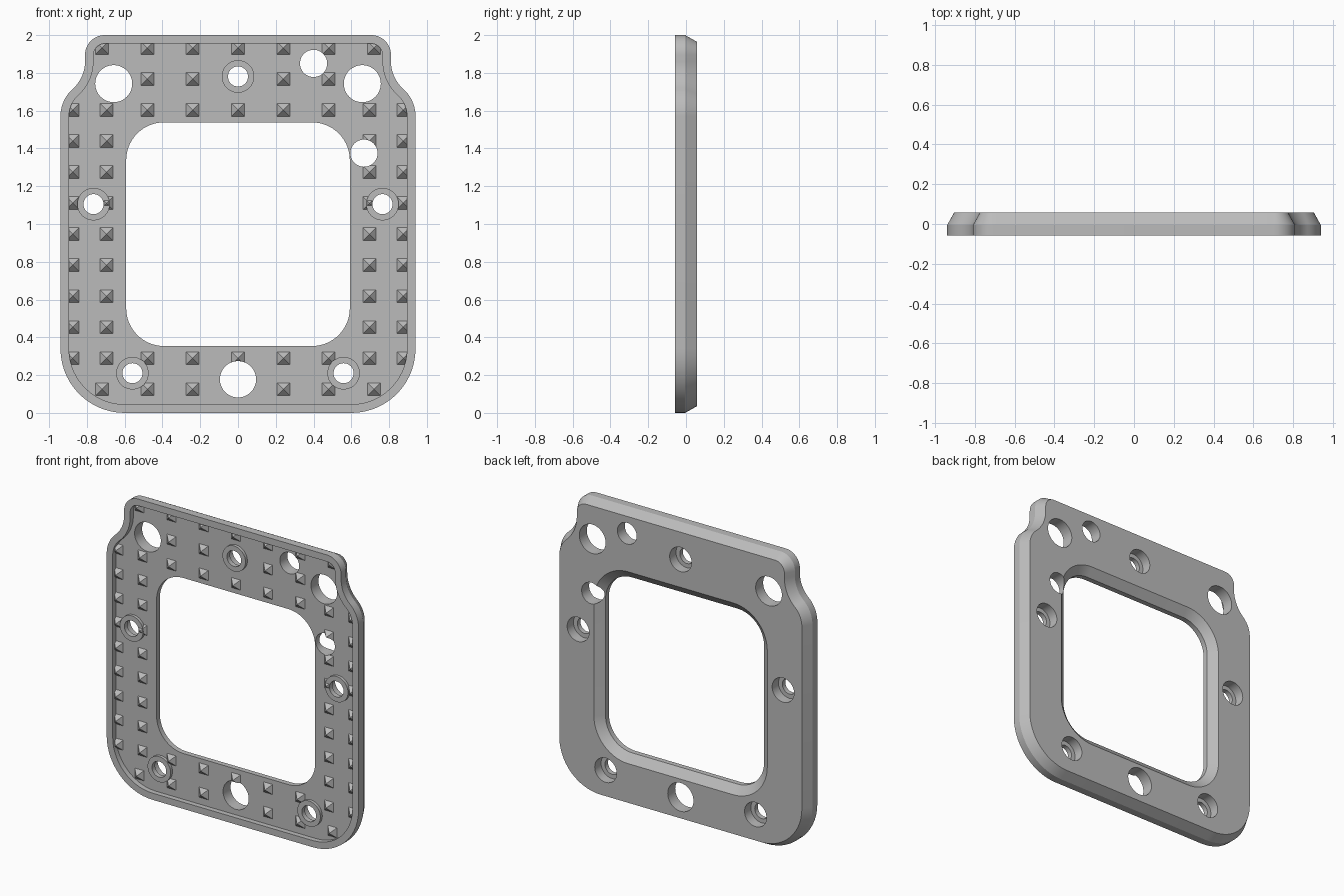
import bpy, bmesh
from math import sin, cos, radians, atan
from mathutils import Vector, Matrix

cube = bpy.data.objects.get("Cube")
if cube:
    bpy.data.objects.remove(cube, do_unlink=True)

FRONT, FLOOR, BACK = -0.0575, -0.0225, 0.0575
BOSS_TOP, STUD_TOP = -0.0425, -0.0565

grey = bpy.data.materials.new("plain_grey")
grey.use_nodes = True
colour = (0.5, 0.5, 0.5, 1)
grey.diffuse_color = colour
grey.node_tree.nodes["Principled BSDF"].inputs["Base Color"].default_value = colour


def arc(cx, cz, r, start, end, n=14):
    steps = [radians(start + (end - start) * i / n) for i in range(n + 1)]
    return [Vector((cx + r * cos(a), cz + r * sin(a))) for a in steps]


def offset(points, d):
    """Move a counter-clockwise outline inward by d with mitred corners."""
    result = []
    for i, p in enumerate(points):
        e1 = (p - points[i - 1]).normalized()
        e2 = (points[(i + 1) % len(points)] - p).normalized()
        n1, n2 = Vector((-e1.y, e1.x)), Vector((-e2.y, e2.x))
        result.append(p + (n1 + n2) * d / (1 + n1.dot(n2)))
    return result


def loft(bm, outline, layers):
    """Closed solid through (inset, y) layers of one outline."""
    rings = [[bm.verts.new((p.x, y, p.y)) for p in offset(outline, d)] for d, y in layers]
    n = len(outline)
    for a, b in zip(rings, rings[1:]):
        for i in range(n):
            j = (i + 1) % n
            bm.faces.new((a[i], a[j], b[j], b[i]))
    bm.faces.new(rings[0])
    bm.faces.new(rings[-1])


def cylinder(bm, x, z, r, y0, y1):
    loft(bm, arc(x, z, r, 0, 352.5, 47), [(0, y0), (0, y1)])


def finish(bm, name):
    bmesh.ops.recalc_face_normals(bm, faces=bm.faces)
    mesh = bpy.data.meshes.new(name)
    bm.to_mesh(mesh)
    bm.free()
    mesh.materials.append(grey)
    obj = bpy.data.objects.new(name, mesh)
    bpy.context.collection.objects.link(obj)
    return obj


def activate(obj):
    bpy.ops.object.select_all(action='DESELECT')
    obj.select_set(True)
    bpy.context.view_layer.objects.active = obj


def cut(obj, cutter):
    mod = obj.modifiers.new("cut", 'BOOLEAN')
    mod.operation, mod.solver, mod.object = 'DIFFERENCE', 'EXACT', cutter
    activate(obj)
    bpy.ops.object.modifier_apply(modifier=mod.name)


# Plate outline: round lower corners, S-shaped shoulders, narrow top
W, TOP_W, Z1, Z2 = 0.94, 0.81, 1.57, 1.86
dx, dz = (W - TOP_W) / 2, (Z2 - Z1) / 2
turn = 2 * atan(dx / dz)
R, deg = dz / sin(turn), turn * 180 / 3.14159265
half = arc(W - 0.34, 0.34, 0.34, -90, 0)
half += arc(W - R, Z1, R, 0, deg)
half += arc(TOP_W + R, Z2, R, 180 + deg, 180)[1:]
half += arc(TOP_W - 0.105, 1.895, 0.105, 0, 90)
outline = half + [Vector((-p.x, p.y)) for p in reversed(half)]

# Plate: recessed front floor, raised rim, bevelled back edge
bm = bmesh.new()
loft(bm, outline, [(0.045, FLOOR), (0.045, FRONT), (0, FRONT), (0, -0.005), (0.035, BACK)])
plate = finish(bm, "plate")

# Window cutter, flared toward the back
C, H, r = 0.946, 0.592, 0.2
window = []
for k, (sx, sz) in enumerate([(1, -1), (1, 1), (-1, 1), (-1, -1)]):
    window += arc(sx * (H - r), C + sz * (H - r), r, 90 * k - 90, 90 * k)
bm = bmesh.new()
loft(bm, window, [(0, -0.1), (0, BACK - 0.045), (-0.055, BACK), (-0.055, 0.1)])
window_cutter = finish(bm, "window_cutter")

# Hole cutters
screws = [(0, 1.781), (-0.765, 1.105), (0.765, 1.105), (-0.559, 0.21), (0.559, 0.21)]
plain = [(-0.658, 1.743, 0.098), (0.658, 1.743, 0.098), (0, 0.178, 0.096),
         (0.4, 1.85, 0.072), (0.667, 1.375, 0.072)]
bm = bmesh.new()
for x, z in screws:
    cylinder(bm, x, z, 0.053, -0.1, 0.1)
for x, z, rad in plain:
    cylinder(bm, x, z, rad, -0.1, 0.1)
hole_cutter = finish(bm, "hole_cutter")

bm = bmesh.new()
for x, z in screws:
    cylinder(bm, x, z, 0.082, -0.01, 0.1)
counterbore_cutter = finish(bm, "counterbore_cutter")

# Raised bosses around the screw holes
bm = bmesh.new()
for x, z in screws:
    cylinder(bm, x, z, 0.086, FLOOR + 0.003, BOSS_TOP)
bosses = finish(bm, "screw_bosses")

# Pyramid studs in rows over the front floor
wide = [-0.48, -0.24, 0, 0.24, 0.48]
side = [-0.875, -0.696, 0.696, 0.875]
corner = [-0.72, 0.72]
bm = bmesh.new()
for row in range(12):
    if row in (0, 11):
        columns = wide + corner
    elif row in (1, 9):
        columns = wide + side
    elif row == 10:
        columns = wide
    else:
        columns = side
    for x in columns:
        if x == 0 and row in (0, 10):
            continue
        z, s = 0.125 + 0.1643 * row, 0.034
        base = [(x - s, z - s), (x + s, z - s), (x + s, z + s), (x - s, z + s)]
        low = [bm.verts.new((u, FLOOR + 0.002, v)) for u, v in base]
        mid = [bm.verts.new((u, FLOOR, v)) for u, v in base]
        tip = bm.verts.new((x, STUD_TOP, z))
        bm.faces.new(low)
        for i in range(4):
            j = (i + 1) % 4
            bm.faces.new((low[i], low[j], mid[j], mid[i]))
            bm.faces.new((mid[i], mid[j], tip))
studs = finish(bm, "grip_studs")

# Cut the openings, then discard the cutters
for cutter in (window_cutter, counterbore_cutter, hole_cutter):
    cutter.hide_render = True
    cut(plate, cutter)
cut(bosses, hole_cutter)
cut(studs, hole_cutter)
for cutter in (window_cutter, counterbore_cutter, hole_cutter):
    bpy.data.objects.remove(cutter, do_unlink=True)

for obj in (plate, bosses):
    activate(obj)
    bpy.ops.object.shade_smooth_by_angle(angle=radians(25))
